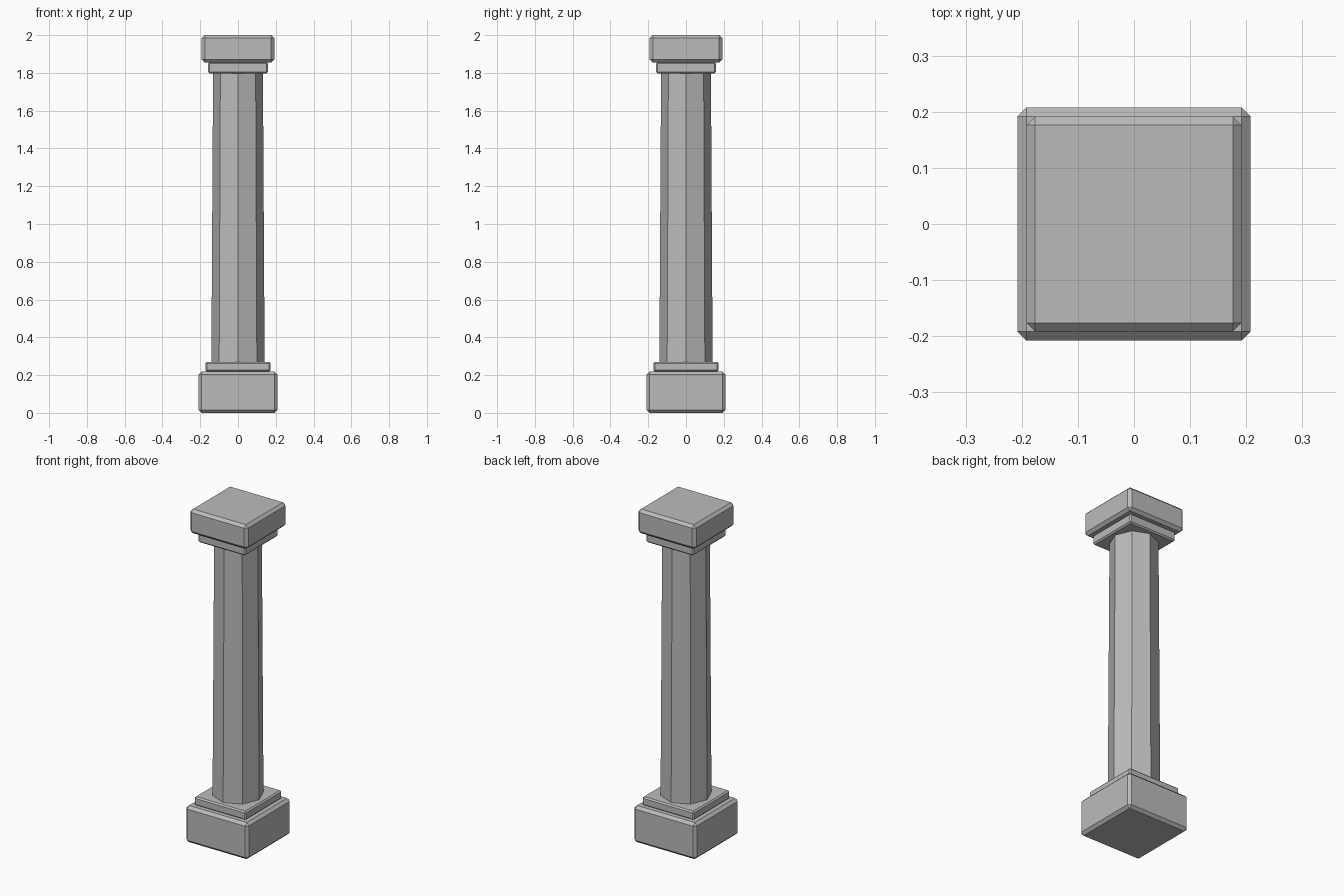
import bpy
import math

cube = bpy.data.objects.get("Cube")
if cube:
    bpy.data.objects.remove(cube, do_unlink=True)

stone = bpy.data.materials.new("grey_stone")
stone.use_nodes = True
stone.diffuse_color = (0.5, 0.5, 0.5, 1)
stone.node_tree.nodes["Principled BSDF"].inputs["Base Color"].default_value = (0.5, 0.5, 0.5, 1)


def finish(name):
    obj = bpy.context.object
    obj.name = obj.data.name = name
    obj.data.materials.append(stone)
    return obj


def slab(name, half, bottom, top, chamfer):
    """Square block with every edge chamfered."""
    bpy.ops.mesh.primitive_cube_add(size=1, location=(0, 0, (bottom + top) / 2))
    obj = finish(name)
    obj.scale = (2 * half, 2 * half, top - bottom)
    bpy.ops.object.transform_apply(location=False, rotation=False, scale=True)
    bevel = obj.modifiers.new("chamfer", "BEVEL")
    bevel.width = chamfer
    bevel.segments = 1
    bevel.limit_method = "NONE"


# Foot of the column
slab("base_block", 0.208, 0, 0.22, 0.016)
slab("base_step", 0.172, 0.218, 0.27, 0.008)

# Tapered eight-sided shaft, with corners on the axes
bottom, top = 0.265, 1.805
bpy.ops.mesh.primitive_cone_add(vertices=8, radius1=0.141, radius2=0.132,
                                depth=top - bottom, location=(0, 0, (bottom + top) / 2))
finish("shaft")

# Head of the column
slab("capital_step", 0.158, 1.798, 1.857, 0.008)
slab("capital_block", 0.192, 1.855, 2, 0.016)
